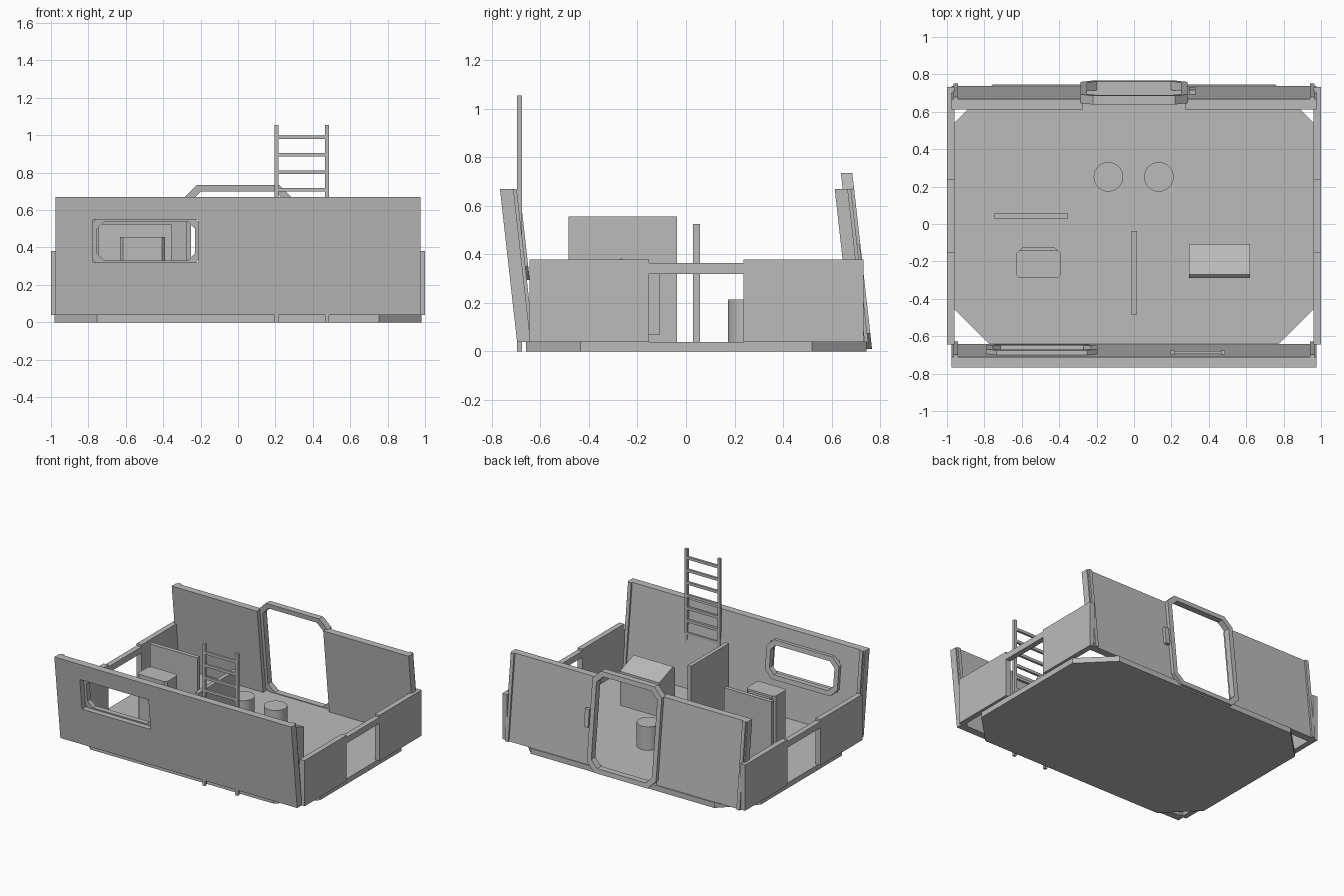
import bpy, bmesh, math

if "Cube" in bpy.data.objects:
    bpy.data.objects.remove(bpy.data.objects["Cube"])

grey = bpy.data.materials.new("plain_grey")
grey.diffuse_color = (0.5, 0.5, 0.5, 1)
grey.use_nodes = True
grey.node_tree.nodes["Principled BSDF"].inputs["Base Color"].default_value = grey.diffuse_color
LEAN = 0.112   # the end walls move towards +y as they go down from z = 0.67


def finish(name, bm):
    bmesh.ops.recalc_face_normals(bm, faces=bm.faces)
    me = bpy.data.meshes.new(name)
    bm.to_mesh(me)
    bm.free()
    me.materials.append(grey)
    ob = bpy.data.objects.new(name, me)
    bpy.context.collection.objects.link(ob)
    return ob


def place(axis, u, v, w, lean):
    if axis == 'X':                       # profile in yz
        return (w, u, v)
    if axis == 'Z':                       # profile in xy
        return (u, v, w)
    return (u, w + lean * (0.67 - v), v)  # profile in xz, optionally leaning


def prism(name, pts, a, b, axis='Y', lean=0.0, hole=None):
    """Extrude a profile from a to b; a hole has as many points as the outline."""
    bm = bmesh.new()

    def loop(p, w):
        return [bm.verts.new(place(axis, u, v, w, lean)) for u, v in p]
    oa, ob = loop(pts, a), loop(pts, b)
    bands = [(oa, ob)]
    if hole:
        ia, ib = loop(hole, a), loop(hole, b)
        bands += [(ia, ib), (oa, ia), (ob, ib)]
    else:
        bm.faces.new(oa)
        bm.faces.new(ob)
    n = len(pts)
    for p, q in bands:
        for i in range(n):
            j = (i + 1) % n
            bm.faces.new((p[i], p[j], q[j], q[i]))
    return finish(name, bm)


def rect(u0, u1, v0, v1):
    return [(u0, v0), (u1, v0), (u1, v1), (u0, v1)]


def octagon(u0, u1, v0, v1, c):
    return [(u0 + c, v0), (u1 - c, v0), (u1, v0 + c), (u1, v1 - c),
            (u1 - c, v1), (u0 + c, v1), (u0, v1 - c), (u0, v0 + c)]


def box(name, x0, x1, y0, y1, z0, z1):
    return prism(name, rect(x0, x1, y0, y1), z0, z1, 'Z')


# Floor with cut corners
prism("floor", octagon(-0.98, 0.98, -0.66, 0.745, 0.225), 0, 0.04, 'Z')

# Front wall with window opening and raised inner frame
prism("front_wall", rect(-0.975, 0.975, 0.04, 0.67), -0.767, -0.711, lean=LEAN,
      hole=rect(-0.775, -0.21, 0.32, 0.55))
prism("window_frame", octagon(-0.79, -0.195, 0.295, 0.575, 0.055), -0.725, -0.686,
      lean=LEAN, hole=octagon(-0.755, -0.23, 0.33, 0.54, 0.04))

# Back wall halves, corner posts and side walls
for s, side in ((-1, "left"), (1, "right")):
    xs = sorted((s * 0.272, s * 0.975))
    prism(side + "_back_wall", rect(*xs, 0.04, 0.67), 0.613, 0.667, lean=LEAN)
    xs = sorted((s * 0.94, s * 0.966))
    for end, y in (("front", -0.712), ("back", 0.666)):
        prism(f"{side}_{end}_post", rect(*xs, 0.04, 0.67), y, y + 0.014, lean=LEAN)
    xs = sorted((s * 0.96, s * 1.0))
    box(side + "_front_side_wall", *xs, -0.645, -0.153, 0.04, 0.38)
    box(side + "_back_side_wall", *xs, 0.237, 0.732, 0.04, 0.38)
    box(side + "_side_rail", *xs, -0.153, 0.237, 0.32, 0.365)

# Door frame and handle
prism("door_frame", octagon(-0.285, 0.285, 0.01, 0.735, 0.065), 0.646, 0.693,
      lean=LEAN, hole=octagon(-0.25, 0.25, 0.045, 0.70, 0.052))
prism("door_handle", rect(0.295, 0.33, 0.31, 0.44), 0.66, 0.69, lean=LEAN)

# Ladder
for x, side in ((0.195, "left"), (0.465, "right")):
    box(f"ladder_{side}_rail", x, x + 0.021, -0.697, -0.676, 0, 1.055)
for i in range(10):
    z = 0.99 - i * 0.0937
    box(f"ladder_rung_{i}", 0.21, 0.47, -0.695, -0.678, z - 0.01, z + 0.01)

# Inner partitions
box("left_partition", -0.745, -0.355, 0.028, 0.058, 0.04, 0.525)
box("middle_partition", -0.015, 0.015, -0.485, -0.038, 0.04, 0.557)

# Cabinet with a narrower back panel
prism("cabinet", octagon(-0.63, -0.39, -0.288, -0.142, 0.016), 0.04, 0.455, 'Z')
prism("cabinet_back", octagon(-0.607, -0.415, -0.16, -0.123, 0.012), 0.07, 0.44, 'Z')

# Console with sloping top
prism("console", [(-0.29, 0.07), (-0.107, 0.07), (-0.107, 0.325), (-0.27, 0.384),
                  (-0.29, 0.365)], 0.295, 0.62, 'X')

# Round stools
for x, side in ((-0.137, "left"), (0.133, "right")):
    ring = [(x + 0.079 * math.cos(math.tau * i / 32),
             0.252 + 0.079 * math.sin(math.tau * i / 32)) for i in range(32)]
    stool = prism(side + "_stool", ring, 0.04, 0.215, 'Z')
    bpy.ops.object.select_all(action='DESELECT')
    stool.select_set(True)
    bpy.context.view_layer.objects.active = stool
    bpy.ops.object.shade_smooth_by_angle(angle=math.radians(30))
